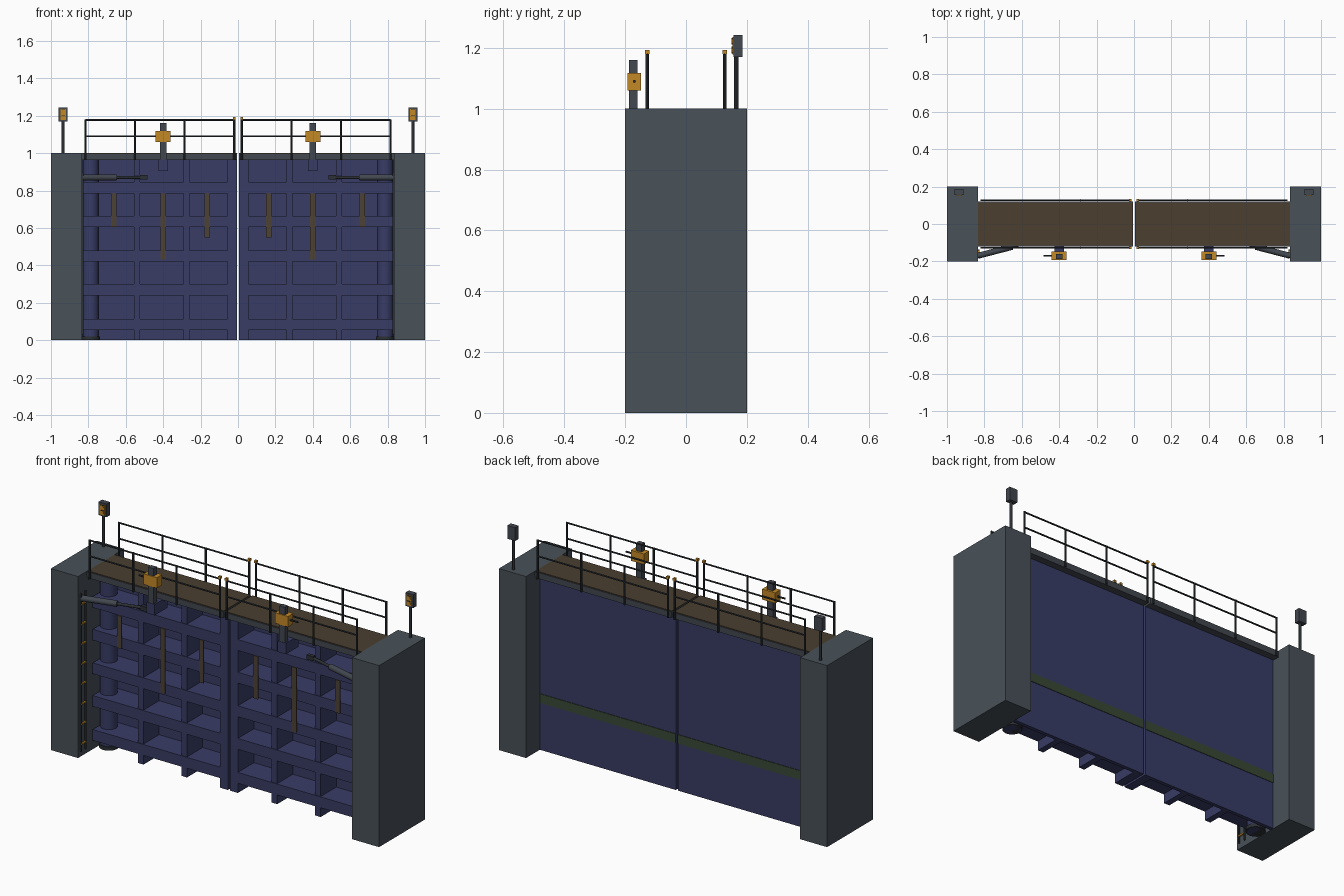
import bpy
from mathutils import Vector

cube = bpy.data.objects.get("Cube")
if cube:
    bpy.data.objects.remove(cube, do_unlink=True)


def material(name, r, g, b):
    m = bpy.data.materials.new(name)
    m.use_nodes = True
    m.diffuse_color = (r, g, b, 1)
    m.node_tree.nodes["Principled BSDF"].inputs["Base Color"].default_value = (r, g, b, 1)
    return m


CONCRETE = material("blue grey concrete", .065, .082, .098)
BLUE = material("gate blue", .04, .045, .13)
STEEL = material("dark steel", .025, .03, .035)
GREY = material("machine grey", .055, .065, .08)
DECK = material("brown deck", .07, .05, .03)
RUST = material("rust brown", .075, .055, .035)
ORANGE = material("safety orange", .55, .25, .02)
ALGAE = material("algae green", .04, .065, .035)


def finish(obj, name, mat):
    obj.name = name
    obj.data.materials.append(mat)
    return obj


def box(name, mat, x, y, z):
    """Box from (low, high) ranges."""
    lo, hi = zip(x, y, z)
    centre = (Vector(lo) + Vector(hi)) / 2
    bpy.ops.mesh.primitive_cube_add(size=1, location=centre)
    obj = bpy.context.object
    for v in obj.data.vertices:
        v.co = [c * abs(h - l) for c, l, h in zip(v.co, lo, hi)]
    return finish(obj, name, mat)


def rod(name, mat, a, b, radius, sides=8):
    """Cylinder between two points."""
    a, b = Vector(a), Vector(b)
    bpy.ops.mesh.primitive_cylinder_add(vertices=sides, radius=radius,
                                        depth=(b - a).length, location=(a + b) / 2)
    obj = bpy.context.object
    obj.rotation_euler = (b - a).to_track_quat('Z', 'Y').to_euler()
    if sides > 8:
        bpy.ops.object.shade_smooth_by_angle()
    return finish(obj, name, mat)


FRONT, BACK = -.08, .08
GIRDERS = (.083, .27, .45, .635, .815)

for side, s in (("left", 1), ("right", -1)):
    def sbox(name, mat, x, y, z):
        return box(f"{side}_{name}", mat, sorted((s * x[0], s * x[1])), y, z)

    def srod(name, mat, a, b, radius, sides=8):
        return rod(f"{side}_{name}", mat, (s * a[0], a[1], a[2]),
                   (s * b[0], b[1], b[2]), radius, sides)

    # Pier with ladder on its inner face
    sbox("pier", CONCRETE, (.835, 1), (-.2, .2), (0, 1))
    for y in (-.18, -.14):
        sbox("ladder_rail", STEEL, (.827, .835), (y - .003, y + .003), (.03, .9))
    for i in range(8):
        z = .07 + i * .11
        sbox("ladder_rung", ORANGE, (.826, .834), (-.18, -.14), (z - .004, z + .004))

    # Gate leaf: skin, girders, stiffeners and posts
    sbox("skin_plate", BLUE, (.006, .833), (BACK - .02, BACK), (0, .965))
    for z in GIRDERS:
        sbox("girder", BLUE, (.006, .83), (FRONT, BACK - .01), (z - .03, z + .03))
    for x in (.275, .54):
        sbox("stiffener", BLUE, (x - .017, x + .017), (FRONT + .004, BACK - .01), (0, .965))
    sbox("mitre_post", BLUE, (.006, .055), (FRONT, BACK - .01), (0, .965))
    srod("quoin_post", BLUE, (.787, 0, 0), (.787, 0, .965), .044, 16)
    srod("pintle", STEEL, (.787, 0, 0), (.787, 0, .02), .05, 16)
    sbox("algae_band", ALGAE, (.006, .833), (BACK, BACK + .003), (.26, .31))

    # Rust streaks down the front
    for x, low in ((.165, .55), (.4, .43), (.665, .605)):
        sbox("rust_streak", RUST, (x - .015, x + .015), (FRONT - .004, FRONT), (low, .785))

    # Walkway
    sbox("walkway_beam", GREY, (.006, .835), (-.12, .12), (.963, .996))
    sbox("walkway_deck", DECK, (.006, .835), (-.116, .116), (.996, 1))

    # Railings on both edges
    for y in (-.127, .127):
        for x in (.02, .285, .55, .815):
            srod("rail_post", STEEL, (x, y, .963), (x, y, 1.18), .0055)
        for z in (1.09, 1.177):
            srod("rail_bar", STEEL, (.02, y, z), (.815, y, z), .0045)
        sbox("rail_cap", ORANGE, (.013, .027), (y - .007, y + .007), (1.18, 1.193))

    # Sluice gear: bracket, rack, gearbox and crank shaft
    sbox("gear_bracket", BLUE, (.375, .425), (-.19, FRONT), (.905, .965))
    sbox("rack", GREY, (.383, .417), (-.188, -.16), (.94, 1.16))
    sbox("gearbox", ORANGE, (.36, .44), (-.193, -.148), (1.06, 1.118))
    srod("crank_shaft", STEEL, (.43, -.17, 1.09), (.485, -.17, 1.09), .005)

    # Hydraulic ram
    srod("ram_barrel", GREY, (.835, -.17, .87), (.65, -.122, .87), .016, 16)
    srod("ram_rod", STEEL, (.65, -.122, .87), (.5, -.083, .87), .008, 12)
    sbox("ram_lug", STEEL, (.485, .525), (-.097, -.076), (.858, .882))

    # Signal lamp
    srod("lamp_pole", STEEL, (.935, .165, 1), (.935, .165, 1.17), .0075, 12)
    sbox("lamp_box", GREY, (.911, .959), (.156, .186), (1.17, 1.243))
    sbox("lamp_panel", ORANGE, (.92, .95), (.153, .156), (1.178, 1.235))
    for z in (1.192, 1.221):
        srod("lamp_lens", ORANGE, (.935, .149, z), (.935, .156, z), .01, 12)
        sbox("lamp_visor", STEEL, (.925, .945), (.149, .154), (z + .009, z + .012))
